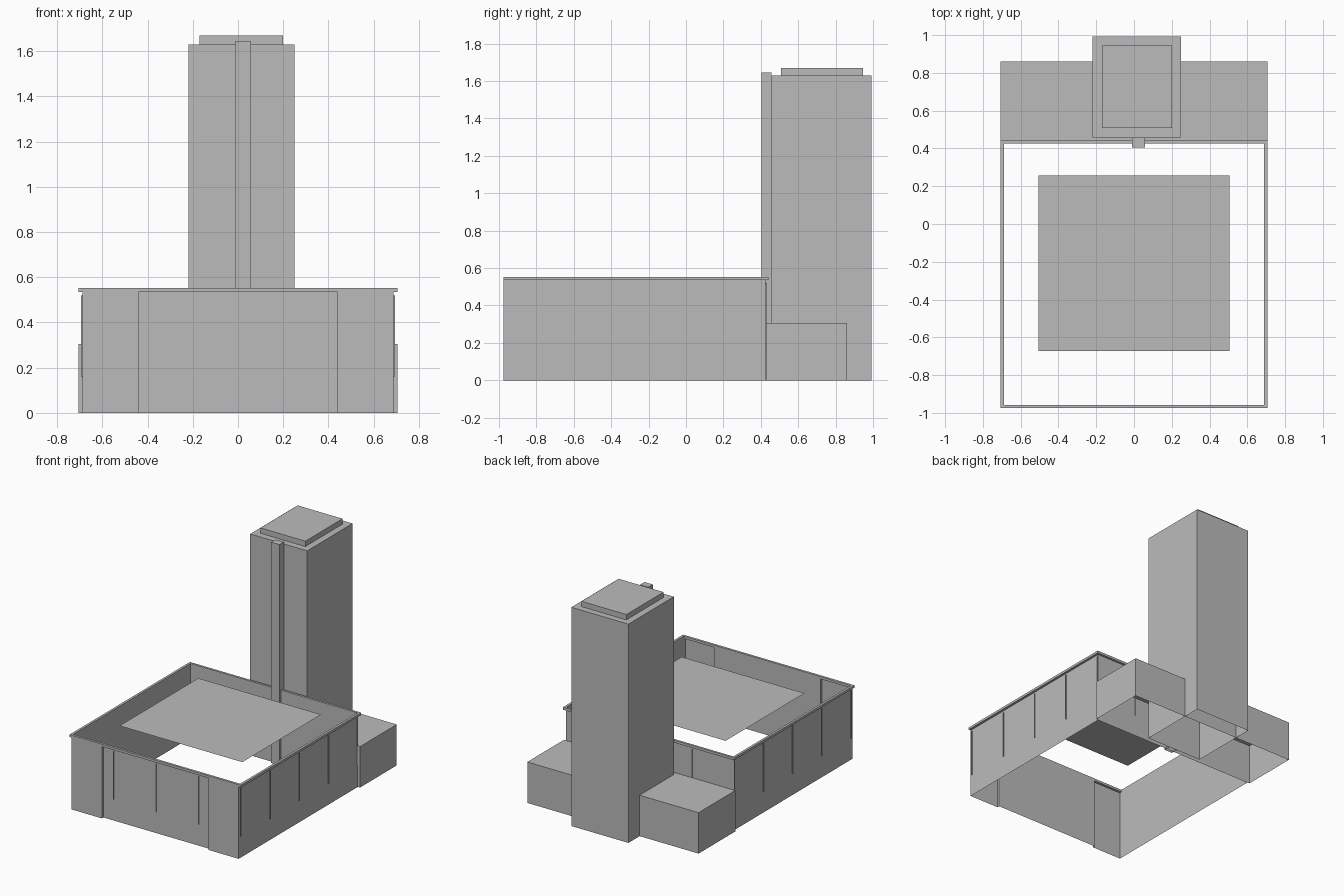
import bpy
import bmesh

cube = bpy.data.objects.get("Cube")
if cube:
    bpy.data.objects.remove(cube, do_unlink=True)

grey = bpy.data.materials.new("plain grey")
grey.use_nodes = True
colour = (0.5, 0.5, 0.5, 1)
grey.diffuse_color = colour
grey.node_tree.nodes["Principled BSDF"].inputs["Base Color"].default_value = colour


def finish(name, bm):
    mesh = bpy.data.meshes.new(name)
    bm.to_mesh(mesh)
    bm.free()
    mesh.materials.append(grey)
    obj = bpy.data.objects.new(name, mesh)
    bpy.context.collection.objects.link(obj)
    return obj


def rect(x0, x1, y0, y1):
    return [(x0, y0), (x1, y0), (x1, y1), (x0, y1)]


def shell(name, outline, z0, z1, top=True):
    """Walls over a counter-clockwise outline, open below, with an optional top."""
    bm = bmesh.new()
    low = [bm.verts.new((x, y, z0)) for x, y in outline]
    high = [bm.verts.new((x, y, z1)) for x, y in outline]
    for i in range(len(outline)):
        j = (i + 1) % len(outline)
        bm.faces.new((low[i], low[j], high[j], high[i]))
    if top:
        bm.faces.new(high)
    return finish(name, bm)


def ring(name, outer, inner, z0, z1):
    """Closed rectangular frame between two outlines."""
    bm = bmesh.new()
    loops = [[bm.verts.new((x, y, z)) for x, y in outline]
             for outline, z in ((outer, z0), (outer, z1), (inner, z1), (inner, z0))]
    for k in range(4):
        a, b = loops[k], loops[(k + 1) % 4]
        for i in range(4):
            j = (i + 1) % 4
            bm.faces.new((a[i], a[j], b[j], b[i]))
    return finish(name, bm)


def quad(name, points):
    bm = bmesh.new()
    bm.faces.new([bm.verts.new(p) for p in points])
    return finish(name, bm)


WALL_X, FRONT, BACK = 0.688, -0.957, 0.425
PIER_X, PIER_Y = 0.44, -0.975
EAVES, PARAPET = 0.535, 0.553

# Courtyard walls, with two corner piers stepping forward at the front
outline = [(-WALL_X, PIER_Y), (-PIER_X, PIER_Y), (-PIER_X, FRONT),
           (PIER_X, FRONT), (PIER_X, PIER_Y), (WALL_X, PIER_Y),
           (WALL_X, BACK), (-WALL_X, BACK)]
shell("hall_walls", outline, 0, EAVES, top=False)

# Cornice round the wall tops and flat roof panel
ring("cornice", rect(-0.706, 0.706, PIER_Y, 0.442),
     rect(-WALL_X, WALL_X, FRONT, BACK), EAVES, PARAPET)
quad("roof_panel", [(x, y, 0.556) for x, y in rect(-0.506, 0.506, -0.672, 0.256)])

# Thin upright fins standing out from the walls
FIN = 0.007
LOW, HIGH = 0.16, 0.52


def fin(name, a, b):
    quad(name, [(*a, LOW), (*b, LOW), (*b, HIGH), (*a, HIGH)])


for i in range(5):
    y = -0.955 + i * 0.344
    for side, label in ((-1, "right"), (1, "left")):
        fin(f"{label}_fin_{i}", (side * WALL_X, y), (side * (WALL_X + FIN), y))
for i in range(3):
    x = (i - 1) * 0.35
    fin(f"front_fin_{i}", (x, FRONT), (x, FRONT - FIN))
    fin(f"back_fin_{i}", (x, BACK), (x, BACK + FIN))

# Low rear wing, tower, tower cap and pilaster
shell("rear_wing", rect(-0.706, 0.706, 0.428, 0.86), 0, 0.305)
shell("tower", rect(-0.22, 0.25, 0.458, 0.992), 0, 1.63)
shell("tower_cap", rect(-0.17, 0.20, 0.507, 0.945), 1.63, 1.67)
shell("tower_pilaster", rect(-0.01, 0.058, 0.405, 0.458), 0, 1.645)
